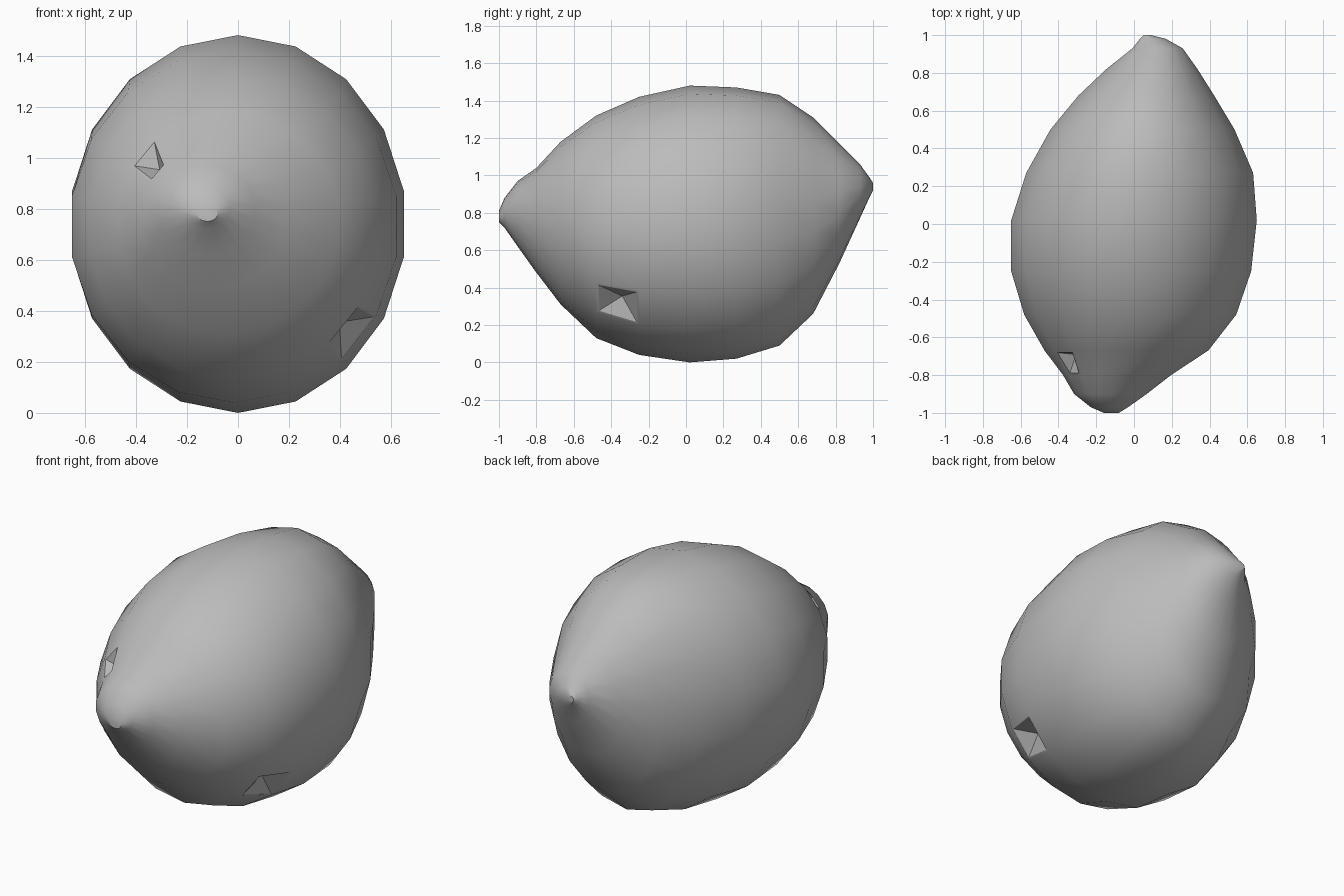
import bpy
import bmesh
import math
from mathutils import Vector

cube = bpy.data.objects.get("Cube")
if cube:
    bpy.data.objects.remove(cube, do_unlink=True)

# Peel colour
peel = bpy.data.materials.new("grey_peel")
peel.use_nodes = True
colour = (0.5, 0.5, 0.5, 1)
peel.diffuse_color = colour
peel.node_tree.nodes["Principled BSDF"].inputs["Base Color"].default_value = colour

SIDES = 18

# Cross-sections from nose to stem: y, x low, x high, z low, z high
SECTIONS = [
    (-1.0, -.16, -.08, .75, .81),
    (-.97, -.23, -.03, .72, .88),
    (-.9, -.32, .07, .62, .97),
    (-.8, -.38, .2, .48, 1.04),
    (-.67, -.48, .4, .31, 1.18),
    (-.48, -.59, .55, .13, 1.32),
    (-.25, -.66, .63, .04, 1.42),
    (.02, -.66, .66, 0, 1.48),
    (.27, -.58, .64, .02, 1.47),
    (.5, -.45, .54, .09, 1.43),
    (.68, -.3, .43, .26, 1.31),
    (.82, -.15, .34, .53, 1.17),
    (.93, -.01, .26, .77, 1.06),
    (.98, .03, .17, .88, .99),
    (1.0, .05, .09, .92, .96),
]


def add_ring(bm, y, x0, x1, z0, z1):
    ring = []
    for i in range(SIDES):
        a = math.tau * i / SIDES
        ring.append(bm.verts.new(((x0 + x1) / 2 + (x1 - x0) / 2 * math.sin(a), y,
                                  (z0 + z1) / 2 + (z1 - z0) / 2 * math.cos(a))))
    return ring


def dent(bm, place, depth):
    """Press a small pointed pit into the face nearest to a place."""
    bm.normal_update()
    target = Vector(place)
    face = min(bm.faces, key=lambda f: (f.calc_center_median() - target).length)
    normal = face.normal.copy()
    bmesh.ops.inset_individual(bm, faces=[face], thickness=0.02)
    pit = bmesh.ops.poke(bm, faces=[face])["verts"][0]
    pit.co -= normal * depth


# Fruit body lofted through the sections
bm = bmesh.new()
rings = [add_ring(bm, *s) for s in SECTIONS]
for a, b in zip(rings, rings[1:]):
    for i in range(SIDES):
        j = (i + 1) % SIDES
        bm.faces.new((a[i], a[j], b[j], b[i]))
bm.faces.new(rings[0])
bm.faces.new(rings[-1])
bmesh.ops.recalc_face_normals(bm, faces=bm.faces)

# Two pits in the peel
dent(bm, (.4, -.46, .27), .06)
dent(bm, (-.39, -.7, 1.06), .06)

mesh = bpy.data.meshes.new("fruit_body")
bm.to_mesh(mesh)
bm.free()
mesh.materials.append(peel)
fruit = bpy.data.objects.new("fruit_body", mesh)
bpy.context.collection.objects.link(fruit)
bpy.ops.object.select_all(action='DESELECT')
fruit.select_set(True)
bpy.context.view_layer.objects.active = fruit
bpy.ops.object.shade_smooth_by_angle(angle=math.radians(27))
